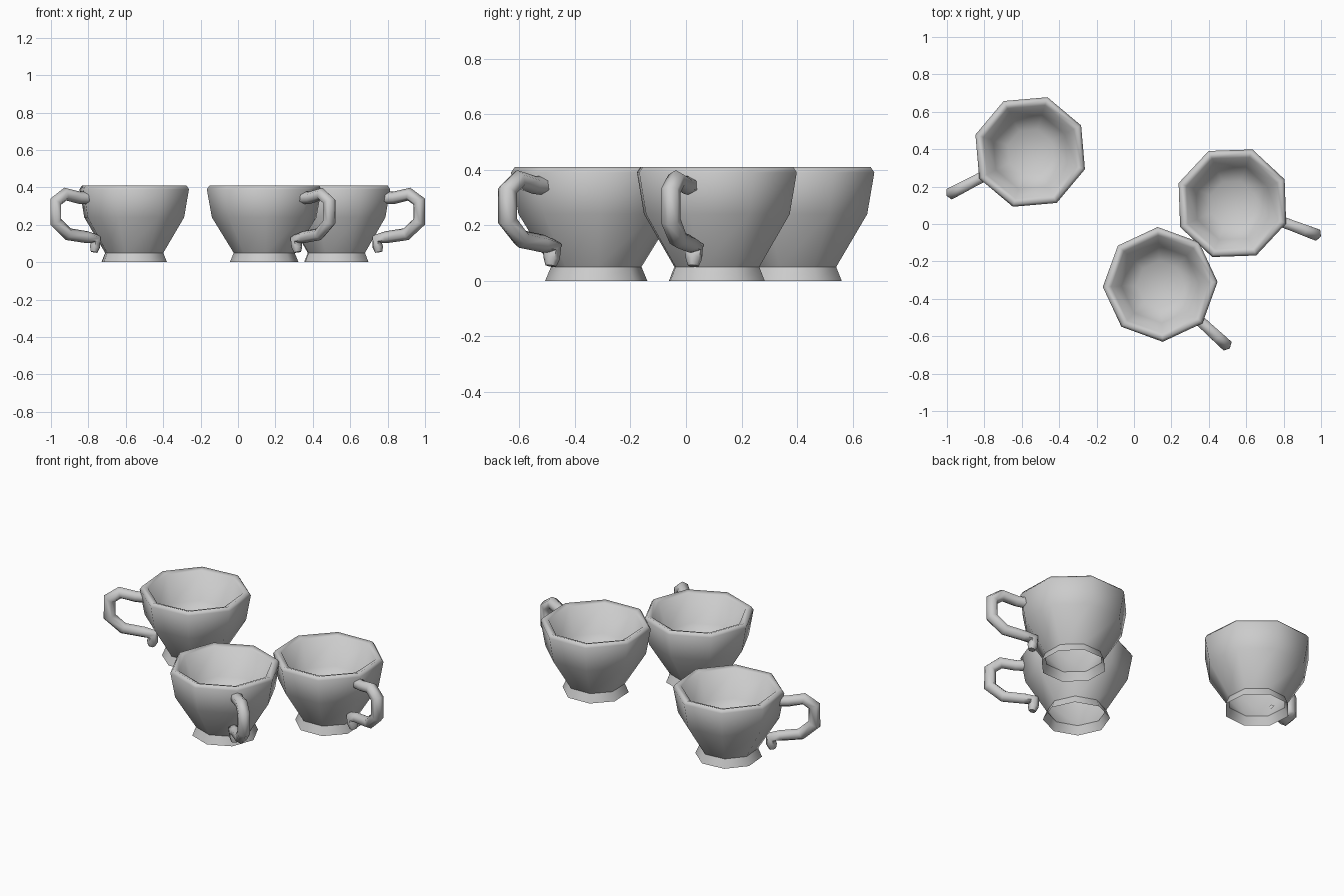
import bpy
import bmesh
import math
from mathutils import Matrix, Vector

old = bpy.data.objects.get("Cube")
if old:
    bpy.data.objects.remove(old, do_unlink=True)

glaze = bpy.data.materials.new("grey_glaze")
glaze.use_nodes = True
glaze.diffuse_color = (0.6, 0.6, 0.6, 1)
glaze.node_tree.nodes["Principled BSDF"].inputs["Base Color"].default_value = (0.6, 0.6, 0.6, 1)

SIDES = 8
# (radius, height) from the neck, up the outside, over the rim, down to the inner floor
BODY = [(0.163, 0.05), (0.28, 0.24), (0.307, 0.39), (0.293, 0.41),
        (0.262, 0.4), (0.207, 0.245), (0.125, 0.19)]
FOOT = [(0.184, 0.0), (0.163, 0.05)]
# (radius, height, thickness) along the handle
HANDLE = [(0.268, 0.343, 0.034), (0.33, 0.345, 0.033), (0.415, 0.364, 0.035),
          (0.473, 0.324, 0.036), (0.473, 0.216, 0.036), (0.398, 0.15, 0.034),
          (0.285, 0.134, 0.032), (0.232, 0.122, 0.035), (0.237, 0.08, 0.03), (0.242, 0.054, 0.02)]


def ring_loft(bm, rings, cap_start, cap_end):
    """Bridge rings of points with quads and optionally cap the ends."""
    loops = [[bm.verts.new(p) for p in ring] for ring in rings]
    n = len(loops[0])
    for a, b in zip(loops, loops[1:]):
        for i in range(n):
            j = (i + 1) % n
            bm.faces.new((a[i], a[j], b[j], b[i]))
    if cap_start:
        bm.faces.new(loops[0][::-1])
    if cap_end:
        bm.faces.new(loops[-1])


def make_object(name, rings, centre, turn, sharp, caps):
    bm = bmesh.new()
    ring_loft(bm, rings, *caps)
    if all(caps):
        bmesh.ops.recalc_face_normals(bm, faces=bm.faces)
    bm.transform(Matrix.Translation((*centre, 0)) @ Matrix.Rotation(math.radians(turn), 4, 'Z'))
    mesh = bpy.data.meshes.new(name)
    bm.to_mesh(mesh)
    bm.free()
    mesh.materials.append(glaze)
    obj = bpy.data.objects.new(name, mesh)
    bpy.context.collection.objects.link(obj)
    bpy.ops.object.select_all(action='DESELECT')
    obj.select_set(True)
    bpy.context.view_layer.objects.active = obj
    bpy.ops.object.shade_smooth_by_angle(angle=math.radians(sharp))


def lathe(profile):
    step = math.tau / SIDES
    return [[(r * math.cos(i * step), r * math.sin(i * step), z) for i in range(SIDES)]
            for r, z in profile]


def tube(path, sides=6):
    """Sweep a polygon of varying size along a path in the XZ plane."""
    pts = [Vector((x, 0, z)) for x, z, _ in path]
    side = Vector((0, 1, 0))
    rings = []
    for i, p in enumerate(pts):
        before = (p - pts[max(i - 1, 0)]).normalized()
        after = (pts[min(i + 1, len(pts) - 1)] - p).normalized()
        normal = (before + after).normalized().cross(side)
        rings.append([p + path[i][2] * (normal * math.cos(k * math.tau / sides)
                                        + side * math.sin(k * math.tau / sides))
                      for k in range(sides)])
    return rings


# Three cups: centre and direction of the handle, which sits on a corner
CUPS = {
    "left_cup": ((0.526, 0.111), -20.5),
    "right_cup": ((-0.555, 0.385), 207.5),
    "front_cup": ((0.14, -0.323), -42.5),
}
for cup, (centre, turn) in CUPS.items():
    make_object(cup + "_body", lathe(BODY), centre, turn, 180, (False, True))
    make_object(cup + "_foot", lathe(FOOT), centre, turn, 50, (False, False))
    make_object(cup + "_handle", tube(HANDLE), centre, turn, 65, (True, True))
